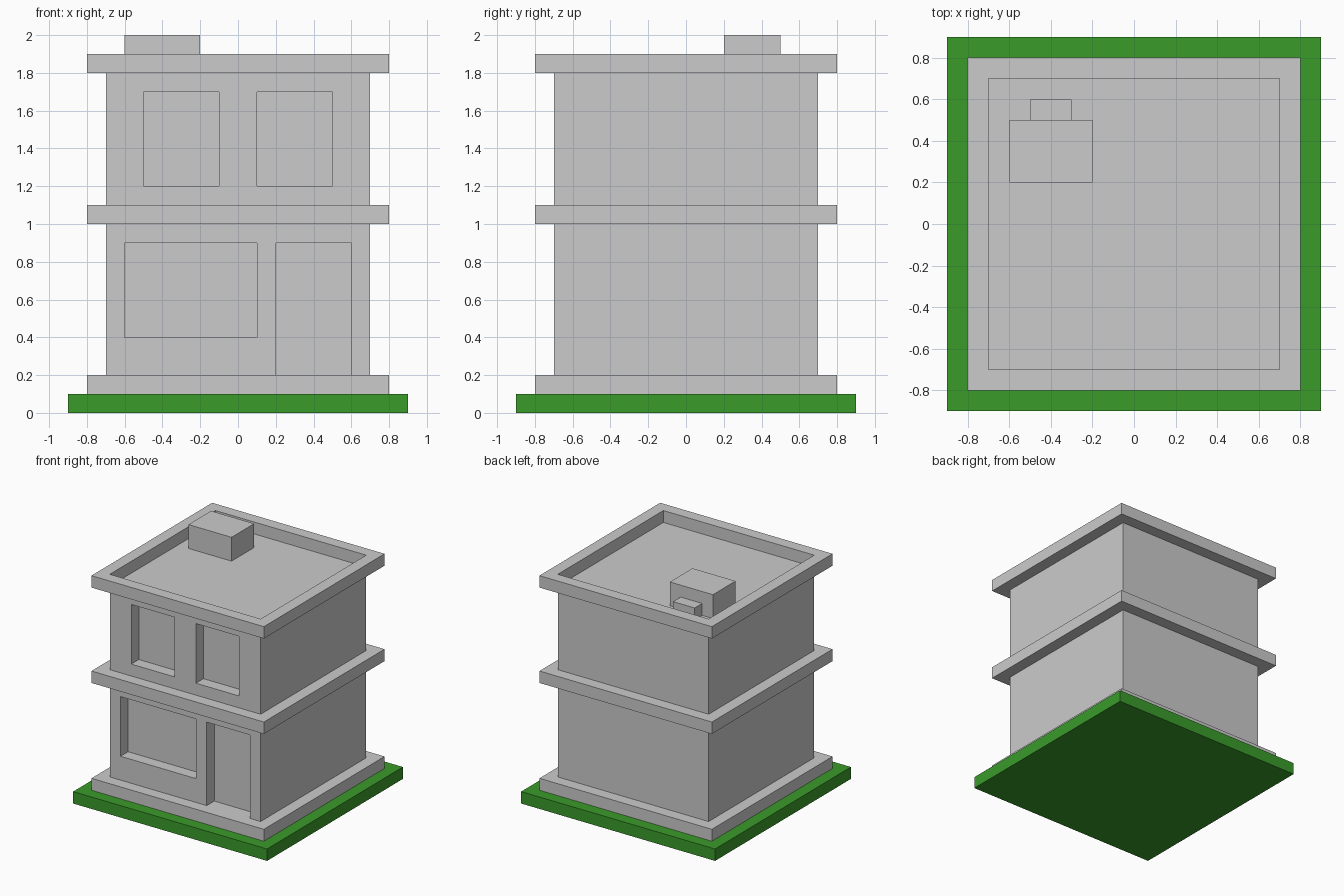
import bpy

if "Cube" in bpy.data.objects:
    bpy.data.objects.remove(bpy.data.objects["Cube"])


def box(name, x, y, z):
    """Axis-aligned box from (min, max) ranges."""
    bpy.ops.mesh.primitive_cube_add(size=1)
    ob = bpy.context.object
    ob.name = ob.data.name = name
    ranges = (x, y, z)
    for v in ob.data.vertices:
        v.co = [r[1] if c > 0 else r[0] for c, r in zip(v.co, ranges)]
    return ob


def square(name, half, z):
    return box(name, (-half, half), (-half, half), z)


def cut(target, cutters):
    """Subtract the cutters from the target and remove them."""
    for cutter in cutters:
        mod = target.modifiers.new("cut", 'BOOLEAN')
        mod.operation = 'DIFFERENCE'
        mod.solver = 'EXACT'
        mod.object = cutter
        bpy.context.view_layer.objects.active = target
        bpy.ops.object.modifier_apply(modifier=mod.name)
        bpy.data.objects.remove(cutter, do_unlink=True)


RECESS = (-0.9, -0.6)  # y range of the front openings

# Lawn
lawn = square("lawn", 0.9, (0, 0.1))
green = bpy.data.materials.new("lawn_green")
green.diffuse_color = (0.042, 0.328, 0.023, 1)
green.use_nodes = True
green.node_tree.nodes["Principled BSDF"].inputs["Base Color"].default_value = green.diffuse_color
lawn.data.materials.append(green)

# Plinth and slab between the storeys
square("plinth", 0.8, (0.1, 0.2))
square("floor_slab", 0.8, (1.0, 1.1))

# Ground floor with a wide window and a door reaching the plinth
ground = square("ground_floor", 0.7, (0.2, 1.0))
cut(ground, [box("window_cutter", (-0.6, 0.1), RECESS, (0.4, 0.9)),
             box("door_cutter", (0.2, 0.6), RECESS, (0.1, 0.9))])

# Upper floor with two windows; its top is the sunken roof deck
upper = square("upper_floor", 0.7, (1.1, 1.8))
cut(upper, [box("window_cutter", (x, x + 0.4), RECESS, (1.2, 1.7))
            for x in (-0.5, 0.1)])

# Parapet ring around the roof deck
parapet = square("parapet", 0.8, (1.8, 1.9))
cut(parapet, [square("deck_cutter", 0.7, (1.7, 2.0))])

# Rooftop unit with a small box behind it
box("roof_unit", (-0.6, -0.2), (0.2, 0.5), (1.8, 2.0))
box("roof_unit_vent", (-0.5, -0.3), (0.5, 0.6), (1.8, 1.9))
